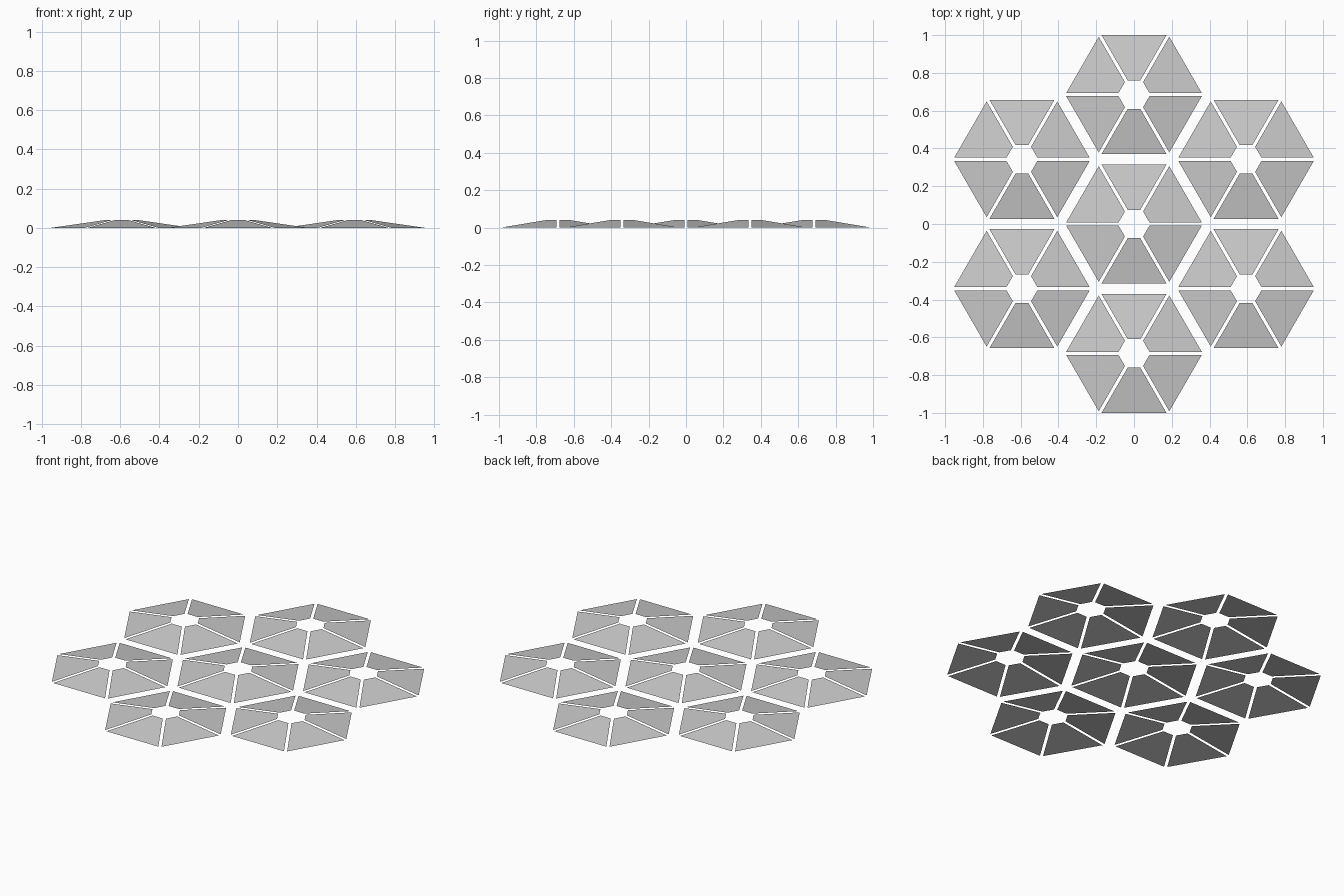
import bpy
import bmesh
from math import radians, tan
from mathutils import Matrix, Vector

if "Cube" in bpy.data.objects:
    bpy.data.objects.remove(bpy.data.objects["Cube"])

OUTER, INNER = 0.315, 0.075    # distance of panel edges from the flower centre
RISE = 0.04                    # height of the inner edge
GAP = 0.0099                   # sideways trim that leaves a slit between panels
SPACING = 0.685                # centre-to-centre distance of neighbouring hexagons


def half_width(dist):
    return dist * tan(radians(30)) - GAP


# One hexagon: six sloped thin trapezoid panels around an open centre
bm = bmesh.new()
wo, wi = half_width(OUTER), half_width(INNER)
panel = [Vector((OUTER, -wo, 0)), Vector((OUTER, wo, 0)),
         Vector((INNER, wi, RISE)), Vector((INNER, -wi, RISE))]
for i in range(6):
    turn = Matrix.Rotation(radians(30 + 60 * i), 3, 'Z')
    bm.faces.new([bm.verts.new(turn @ p) for p in panel])
mesh = bpy.data.meshes.new("hexagon_panels")
bm.to_mesh(mesh)
bm.free()


def add_hexagon(name, location):
    obj = bpy.data.objects.new(name, mesh)
    obj.location = location
    bpy.context.collection.objects.link(obj)


# Central hexagon with a ring of six around it
add_hexagon("centre_hexagon", (0, 0, 0))
for i in range(6):
    turn = Matrix.Rotation(radians(30 + 60 * i), 3, 'Z')
    add_hexagon(f"ring_hexagon_{i + 1}", turn @ Vector((SPACING, 0, 0)))
